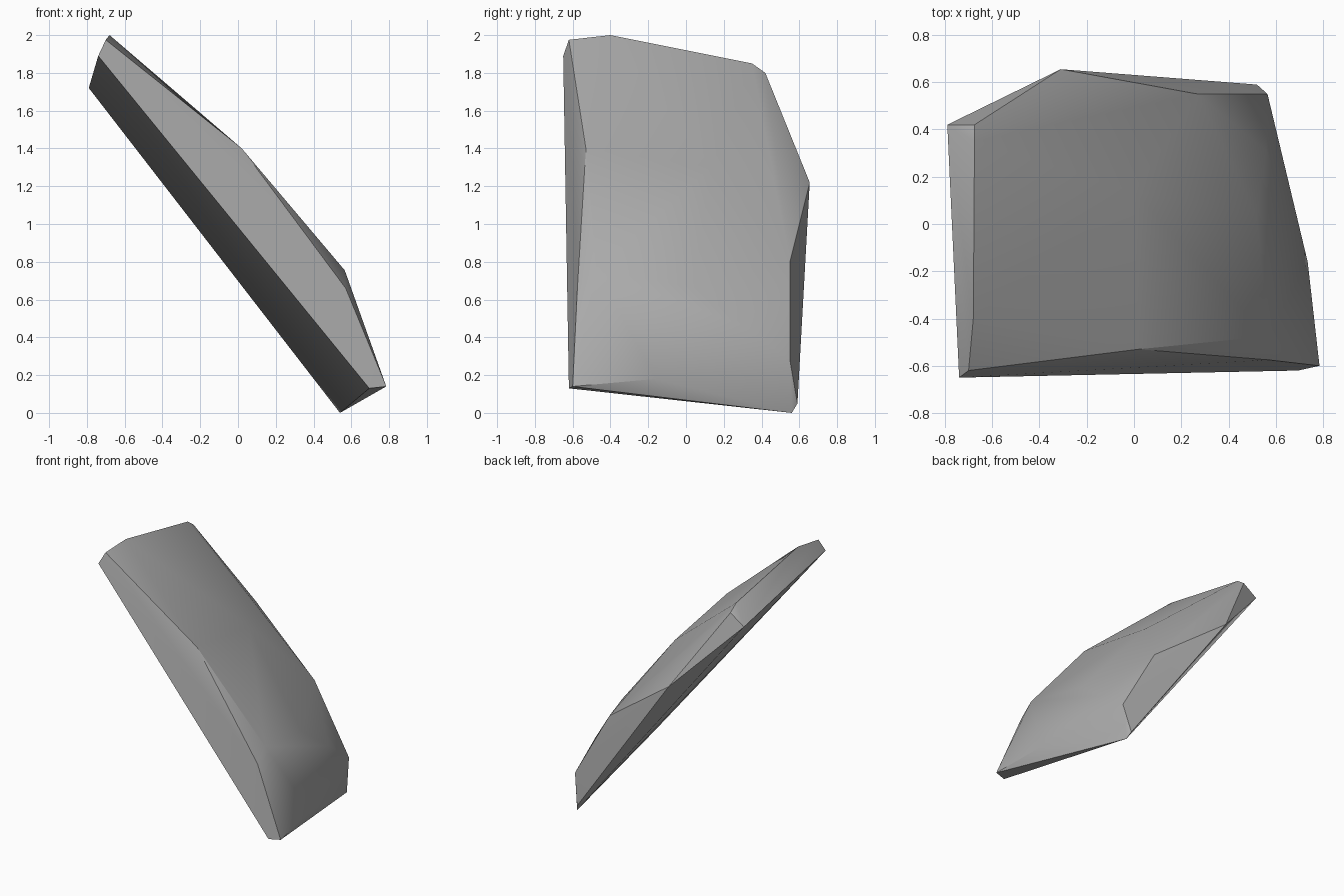
import bpy
import bmesh
import math
from mathutils import Vector

# Remove the default object only
default_cube = bpy.data.objects.get("Cube")
if default_cube:
    bpy.data.objects.remove(default_cube, do_unlink=True)


def make_material(name, colour):
    material = bpy.data.materials.new(name)
    material.use_nodes = True
    material.diffuse_color = colour
    shader = material.node_tree.nodes["Principled BSDF"]
    shader.inputs["Base Color"].default_value = colour
    return material


def hull_object(name, outlines, material, crease_angle):
    """Wrap a convex skin around groups of corner points and shade it."""
    mesh = bpy.data.meshes.new(name)
    bm = bmesh.new()
    for corners in outlines:
        for corner in corners:
            bm.verts.new(Vector(corner))
    hull = bmesh.ops.convex_hull(bm, input=list(bm.verts))
    # Points swallowed by the skin are dropped
    spare = set(hull["geom_interior"]) | set(hull["geom_unused"])
    spare_verts = [v for v in spare if isinstance(v, bmesh.types.BMVert)]
    bmesh.ops.delete(bm, geom=spare_verts, context="VERTS")
    # Merge triangles that lie in one plane
    bmesh.ops.dissolve_limit(bm, angle_limit=math.radians(1),
                             verts=list(bm.verts), edges=list(bm.edges))
    bmesh.ops.recalc_face_normals(bm, faces=list(bm.faces))
    bm.to_mesh(mesh)
    bm.free()
    mesh.materials.append(material)

    shard = bpy.data.objects.new(name, mesh)
    bpy.context.collection.objects.link(shard)
    bpy.ops.object.select_all(action="DESELECT")
    shard.select_set(True)
    bpy.context.view_layer.objects.active = shard
    bpy.ops.object.shade_smooth_by_angle(angle=math.radians(crease_angle))
    return shard


# Raised upper tip of the slab
upper_end = [(-.74, -.65, 1.89), (-.7, -.62, 1.975), (-.68, -.4, 2),
             (-.675, .35, 1.85), (-.675, .42, 1.8), (-.79, .42, 1.72)]

# Rim along the front side
front_rim = [(.02, -.53, 1.4), (.57, -.575, .66), (.565, -.475, .755)]

# Rim along the back side
back_rim = [(-.31, .655, 1.22), (.27, .55, .8), (.565, .55, .28)]

# Gentle bulge of the outer surface
outer_bulge = [(0, .135, 1.3), (.52, .036, .667), (.56, .31, .46)]

# Narrow foot the slab rests on
lower_end = [(.785, -.6, .14), (.695, -.62, .13), (.735, -.16, .18),
             (.52, .59, .05), (.54, .56, 0)]

stone = make_material("stone grey", (.4, .4, .4, 1))
hull_object("rock_slab",
            [upper_end, front_rim, back_rim, outer_bulge, lower_end],
            stone, 30)
